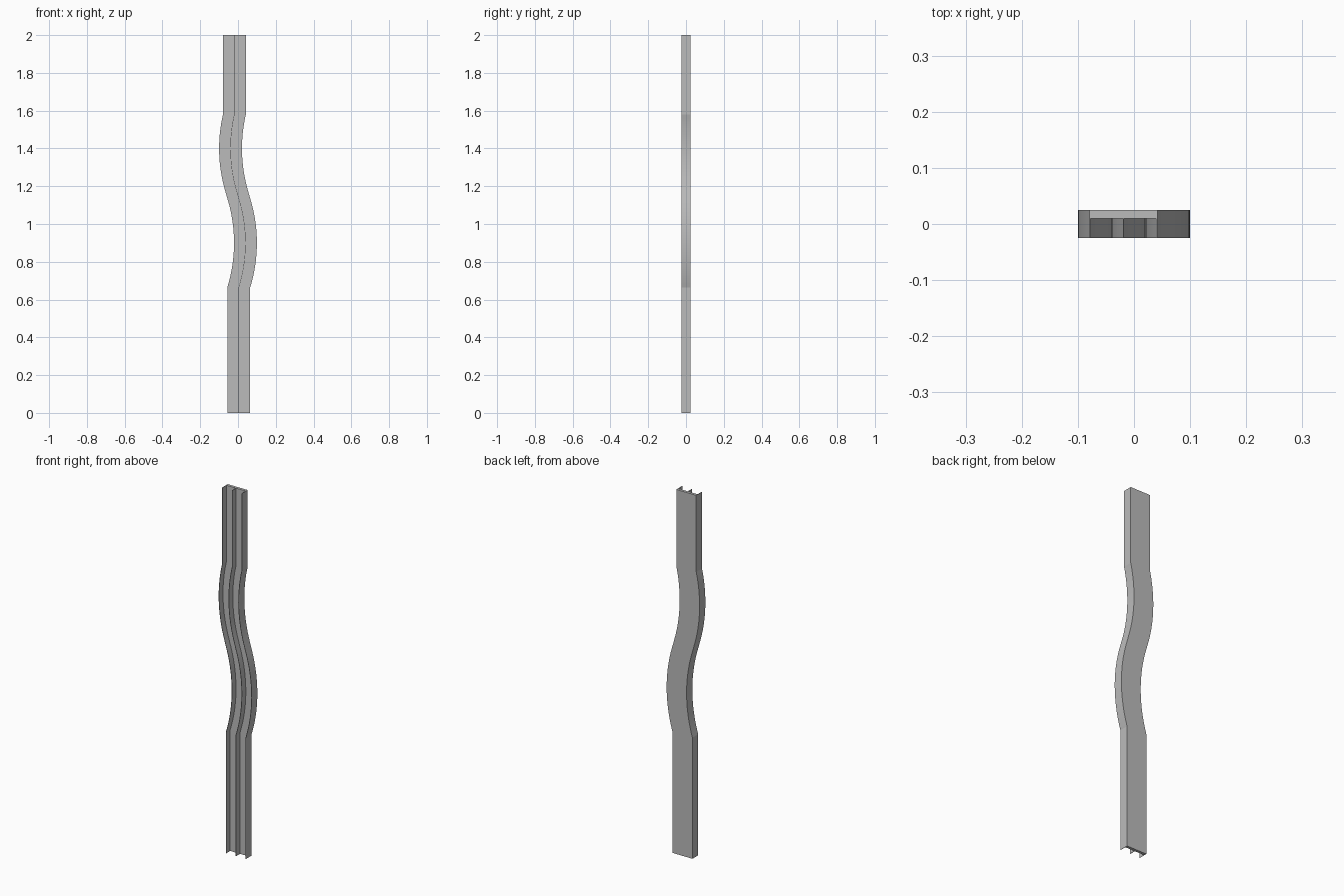
import bpy
import bmesh
import math

cube = bpy.data.objects.get("Cube")
if cube:
    bpy.data.objects.remove(cube, do_unlink=True)

grey = bpy.data.materials.new("plain grey")
grey.use_nodes = True
colour = (0.5, 0.5, 0.5, 1)
grey.diffuse_color = colour
grey.node_tree.nodes["Principled BSDF"].inputs["Base Color"].default_value = colour

WIDTH, RADIUS, SWING, WALL = 0.121, 0.8, 0.0395, 0.002
BACK, PLATE_FRONT, FRONT = 0.025, 0.01, -0.025
LOW_X, HIGH_X = 0.004, -0.019
LOW_PEAK, HIGH_PEAK, MIDDLE = 0.9, 1.4, 1.15


def arc_height(drop):
    return math.sqrt(RADIUS ** 2 - (RADIUS - drop) ** 2)


BEND_START = LOW_PEAK - arc_height(SWING - LOW_X)
BEND_END = HIGH_PEAK + arc_height(SWING + HIGH_X)


def centre(z):
    """Sideways position of the rail's centre line at height z."""
    if z <= BEND_START:
        return LOW_X
    if z >= BEND_END:
        return HIGH_X
    side, peak = (1, LOW_PEAK) if z < MIDDLE else (-1, HIGH_PEAK)
    return side * (SWING - RADIUS + math.sqrt(RADIUS ** 2 - (z - peak) ** 2))


# E-shaped cross-section: back plate with three thin flanges
half = WIDTH / 2
profile = [(half, BACK), (-half, BACK), (-half, FRONT)]
for x in (-half + WALL, -WALL / 2, WALL / 2, half - WALL):
    pair = [(x, FRONT), (x, PLATE_FRONT)]
    profile += pair if x in (-half + WALL, WALL / 2) else pair[::-1]
profile.append((half, FRONT))

# Sweep the section up the double bend
STEPS = 40
heights = [0] + [BEND_START + (BEND_END - BEND_START) * i / STEPS
                 for i in range(STEPS + 1)] + [2]
bm = bmesh.new()
rings = [[bm.verts.new((centre(z) + x, y, z)) for x, y in profile] for z in heights]
for low, high in zip(rings, rings[1:]):
    for i in range(len(profile)):
        j = (i + 1) % len(profile)
        bm.faces.new((low[i], low[j], high[j], high[i]))
bm.faces.new(rings[0][::-1])
bm.faces.new(rings[-1])
bmesh.ops.recalc_face_normals(bm, faces=bm.faces)

mesh = bpy.data.meshes.new("bent_rail")
bm.to_mesh(mesh)
bm.free()
mesh.materials.append(grey)
rail = bpy.data.objects.new("bent_rail", mesh)
bpy.context.collection.objects.link(rail)
bpy.context.view_layer.objects.active = rail
rail.select_set(True)
bpy.ops.object.shade_smooth_by_angle(angle=math.radians(5))
